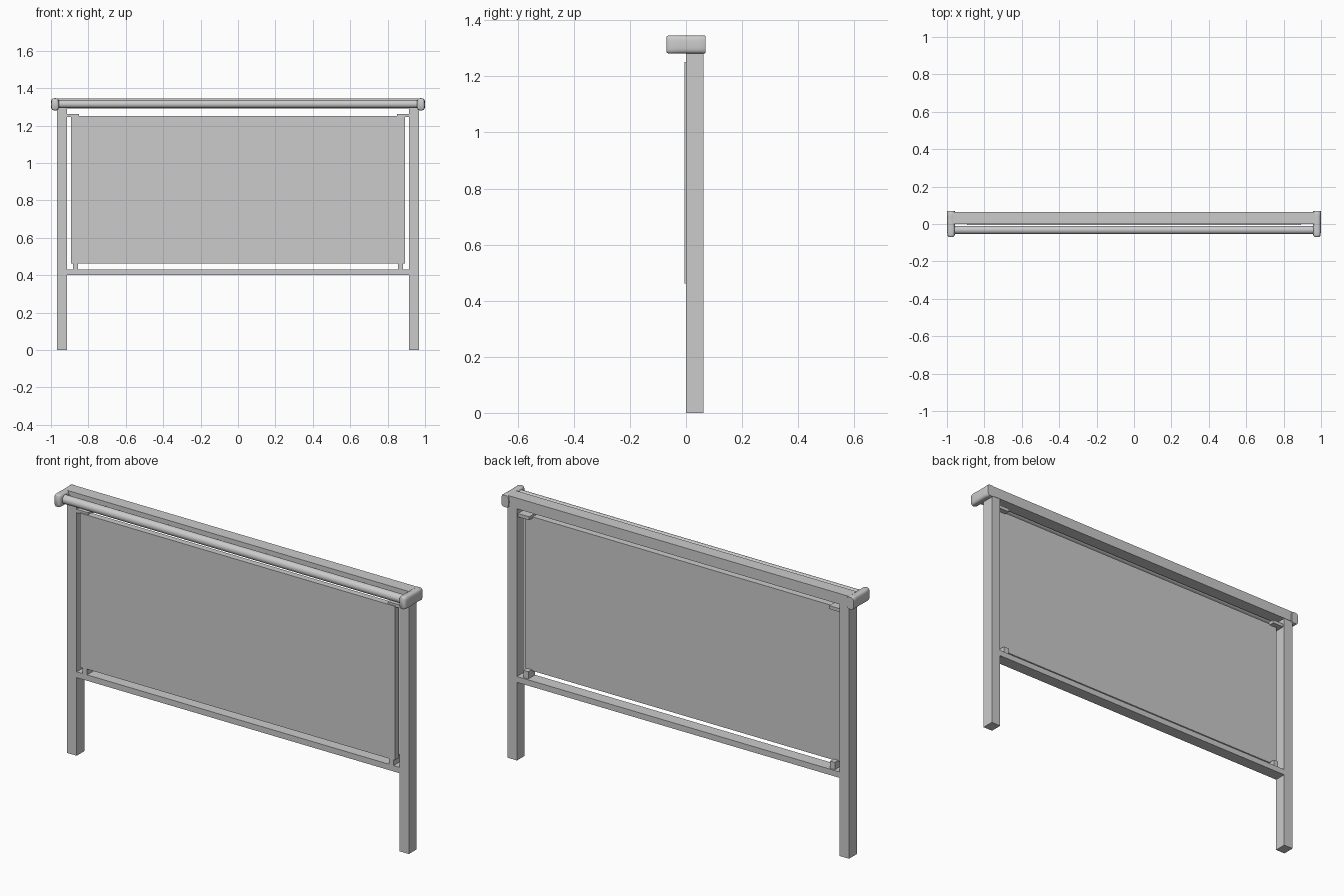
import bpy, bmesh, math

if "Cube" in bpy.data.objects:
    bpy.data.objects.remove(bpy.data.objects["Cube"])

def add_object(name, bm):
    mesh = bpy.data.meshes.new(name)
    bm.to_mesh(mesh)
    bm.free()
    ob = bpy.data.objects.new(name, mesh)
    bpy.context.collection.objects.link(ob)
    return ob

def box(name, x, y, z):
    bm = bmesh.new()
    bmesh.ops.create_cube(bm, size=1)
    for v in bm.verts:
        for i, (lo, hi) in enumerate((x, y, z)):
            v.co[i] = lo if v.co[i] < 0 else hi
    return add_object(name, bm)

def mirrored(s, lo, hi):
    return tuple(sorted((s * lo, s * hi)))

def smooth(ob, angle):
    bpy.ops.object.select_all(action='DESELECT')
    ob.select_set(True)
    bpy.context.view_layer.objects.active = ob
    bpy.ops.object.shade_smooth_by_angle(angle=math.radians(angle))

def soft_power(t, p):
    return math.copysign(abs(t) ** p, t)

def loft_cap(name, cx, cz, half_w, half_h, sections, n=32):
    """Rounded cross-sections joined along y: (y, width scale, height scale)."""
    bm = bmesh.new()
    rings = []
    for y, w, h in sections:
        rings.append([bm.verts.new((
            cx + half_w * w * soft_power(math.cos(2 * math.pi * i / n), 0.6), y,
            cz + half_h * h * soft_power(math.sin(2 * math.pi * i / n), 0.6)))
            for i in range(n)])
    for a, b in zip(rings, rings[1:]):
        for i in range(n):
            j = (i + 1) % n
            bm.faces.new((a[i], a[j], b[j], b[i]))
    bm.faces.new(rings[0])
    bm.faces.new(rings[-1])
    bmesh.ops.recalc_face_normals(bm, faces=bm.faces)
    return add_object(name, bm)

# Frame rails and the panel
box("top_rail", (-0.968, 0.968), (0.0, 0.065), (1.29, 1.345))
box("bottom_rail", (-0.914, 0.914), (0.0, 0.063), (0.40, 0.43))
box("panel", (-0.893, 0.893), (-0.005, 0.027), (0.462, 1.251))

# Cap outline, front to back
CAP = [(-0.069, 0.6, 0.85), (-0.066, 0.78, 0.95), (-0.058, 0.92, 1.0),
       (-0.04, 1.0, 1.0), (0.0, 0.97, 0.97), (0.04, 0.98, 0.98),
       (0.065, 1.03, 1.0), (0.069, 0.95, 0.94)]

for s, side in ((-1, "left"), (1, "right")):
    # Posts and the brackets that hold the panel
    box(side + "_post", mirrored(s, 0.914, 0.968), (0.0, 0.063), (0.0, 1.29))
    box(side + "_top_bracket", mirrored(s, 0.85, 0.914), (0.0, 0.055), (1.245, 1.262))
    box(side + "_bottom_bracket", mirrored(s, 0.855, 0.882), (0.0, 0.055), (0.43, 0.467))
    # Rounded end cap joining the top rail and the handrail
    smooth(loft_cap(side + "_end_cap", s * 0.978, 1.3135, 0.0213, 0.0325, CAP), 50)

# Round handrail along the front
bpy.ops.mesh.primitive_cylinder_add(vertices=32, radius=0.022, depth=1.93,
                                    location=(0, -0.032, 1.315),
                                    rotation=(0, math.pi / 2, 0))
rail = bpy.context.object
rail.name = "handrail"
smooth(rail, 40)
